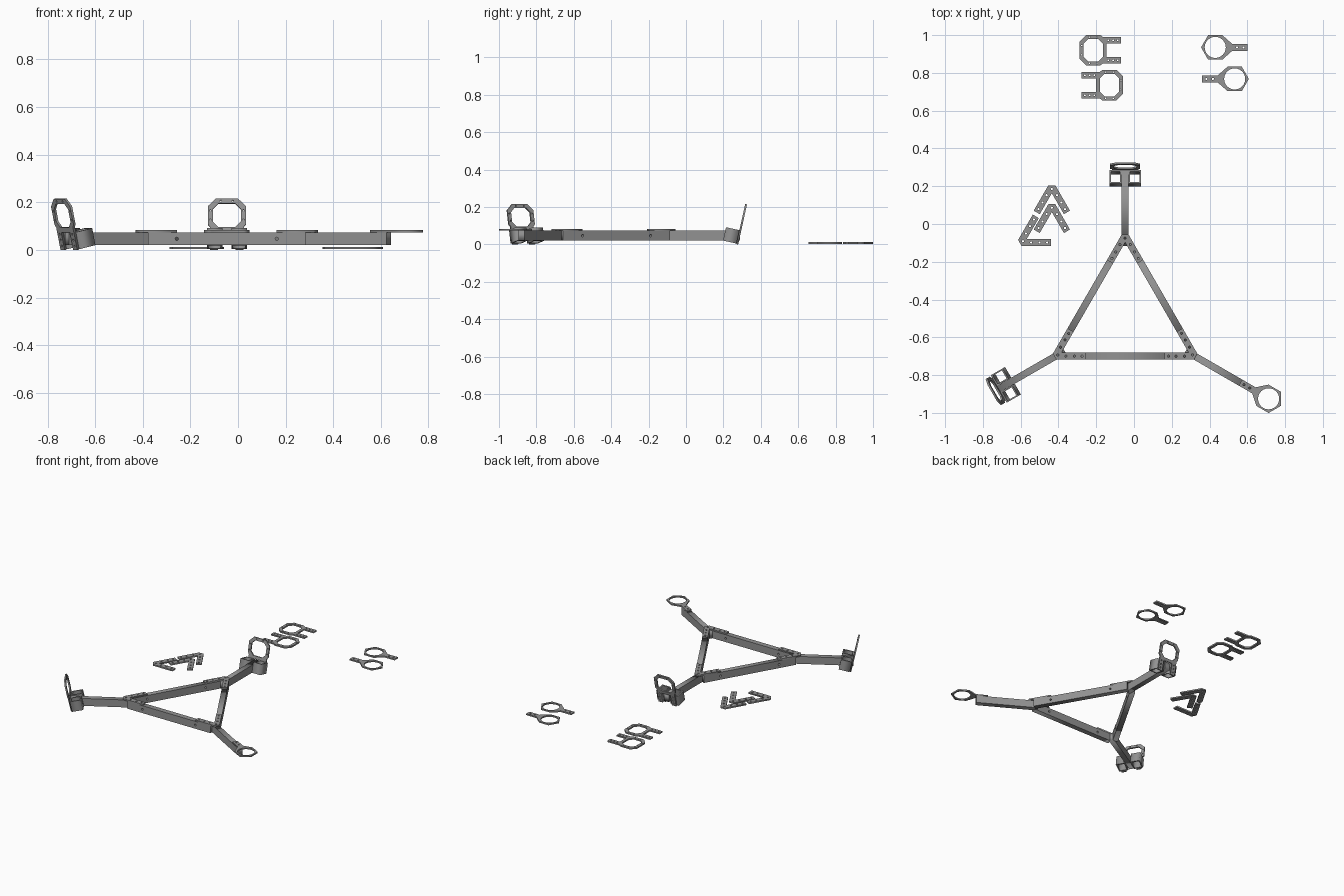
import bpy
from math import cos, sin, pi, radians
from mathutils import Matrix

cube = bpy.data.objects.get("Cube")
if cube:
    bpy.data.objects.remove(cube, do_unlink=True)

grey = bpy.data.materials.new("plain grey")
grey.use_nodes = True
colour = (0.29, 0.29, 0.29, 1)
grey.diffuse_color = colour
grey.node_tree.nodes["Principled BSDF"].inputs["Base Color"].default_value = colour

T = 0.01            # sheet thickness
W = 0.0185          # half width of bars and bracket legs
BAR_LOW, BAR_TOP = 0.02, 0.073
CORNER = 0.426      # frame centre to corner
ORIGIN = Matrix.Translation((-0.047, -0.487, 0))


def move(x, y, z):
    return Matrix.Translation((x, y, z))


def turn(degrees, axis="Z"):
    return Matrix.Rotation(radians(degrees), 4, axis)


def circle(x, y, r, n=8):
    return [(x + r * cos(2 * pi * i / n), y + r * sin(2 * pi * i / n)) for i in range(n)]


def rect(x0, x1, y0, y1):
    return [(x0, y0), (x1, y0), (x1, y1), (x0, y1)]


def mirrored(half):
    return half + [(x, -y) for x, y in reversed(half) if y]


def sheet(name, loops, matrix, thick=T):
    """Extrude an outline, followed by its holes, about its own plane."""
    curve = bpy.data.curves.new(name, "CURVE")
    curve.dimensions = "2D"
    curve.fill_mode = "BOTH"
    curve.extrude = thick / 2
    for loop in loops:
        spline = curve.splines.new("POLY")
        spline.points.add(len(loop) - 1)
        for point, (x, y) in zip(spline.points, loop):
            point.co = (x, y, 0, 1)
        spline.use_cyclic_u = True
    temp = bpy.data.objects.new(name + " outline", curve)
    bpy.context.collection.objects.link(temp)
    graph = bpy.context.evaluated_depsgraph_get()
    mesh = bpy.data.meshes.new_from_object(temp.evaluated_get(graph))
    bpy.data.objects.remove(temp, do_unlink=True)
    bpy.data.curves.remove(curve)
    mesh.materials.clear()
    mesh.materials.append(grey)
    obj = bpy.data.objects.new(name, mesh)
    obj.matrix_world = matrix
    bpy.context.collection.objects.link(obj)
    return obj


def bar(name, x0, x1, matrix, holes=()):
    loops = [rect(x0, x1, BAR_LOW, BAR_TOP)]
    loops += [circle(x, (BAR_LOW + BAR_TOP) / 2, 0.007) for x in holes]
    sheet(name, loops, matrix @ turn(90, "X"), 2 * W)


def vee_bracket(name, matrix):
    c, s, length = cos(pi / 6), sin(pi / 6), 0.16
    half = [(-0.005, W),
            (length * c - W * s, length * s + W * c),
            (length * c + W * s, length * s - W * c),
            (2 * W, 0)]
    holes = [circle(d * c, side * d * s, 0.006)
             for d in (0.055, 0.1, 0.14) for side in (1, -1)]
    holes.append(circle(0.014, 0, 0.006))
    sheet(name, [mirrored(half)] + holes, matrix)


def ring_plate(name, matrix):
    hexagon = circle(0, 0, 0.075, 6)
    half = [(-0.075, 0), hexagon[2], hexagon[1], (0.09, W), (0.172, W)]
    holes = [circle(0, 0, 0.056, 24)] + [circle(x, 0, 0.006) for x in (0.115, 0.15)]
    sheet(name, [mirrored(half)] + holes, matrix)


def frame_plate(name, matrix):
    hx, hy, cut = 0.0715, 0.08, 0.033
    half = [(-hx, hy - cut), (cut - hx, hy), (hx - cut, hy), (hx - 0.02, 0.07),
            (0.148, 0.07), (0.148, 0.036), (hx, 0.036)]
    ix, iy, notch = 0.051, 0.059, 0.024
    window = [(-ix, iy - notch), (notch - ix, iy), (ix - notch, iy), (ix, iy - notch)]
    holes = [circle(x, side * 0.053, 0.005) for x in (0.08, 0.105, 0.13) for side in (1, -1)]
    holes += [circle(x, side * 0.0695, 0.004) for x in (-0.02, 0.02) for side in (1, -1)]
    holes += [circle(-0.061, y, 0.004) for y in (-0.025, 0.025)]
    sheet(name, [mirrored(half), mirrored(window)] + holes, matrix)


def tilted_mount(name, matrix):
    # Leaning frame with an open square tube on each side of the arm
    base = matrix @ move(0.793, 0, 0.145) @ turn(12.5, "Y")
    frame_plate(name + " mount frame", base @ turn(90, "Y"))
    for side in (1, -1):
        tube = [rect(-0.0365, 0.0365, -0.0325, 0.0325), rect(-0.0285, 0.0285, -0.0245, 0.0245)]
        sheet(name + " mount tube", tube,
              base @ move(-0.0415, side * 0.0515, -0.1085), 0.073)


# Triangular frame, corner brackets and radiating arms
for label, angle in (("back", 90), ("right", 210), ("left", 330)):
    spoke = ORIGIN @ turn(angle)
    bar(label + " arm", 0.37, 0.785 if label == "left" else 0.775, spoke)
    bar(label + " opposite rail", -0.33, 0.33,
        spoke @ move(-CORNER / 2, 0, 0) @ turn(90), (-0.21, 0.21))
    vee_bracket(label + " corner bracket",
                spoke @ move(CORNER, 0, BAR_TOP + T / 2) @ turn(180))
    if label == "left":
        ring_plate("left arm ring", spoke @ move(0.877, 0, BAR_TOP + T / 2) @ turn(180))
    else:
        tilted_mount(label, spoke)

# Loose spare parts
for x, y, angle in ((-0.435, 0.2, -90), (-0.435, 0.1, -90), (-0.6, -0.098, 30)):
    vee_bracket("spare corner bracket", move(x, y, 0.045) @ turn(angle))
for x, y, angle in ((0.43, 0.935, 0), (0.533, 0.768, 180)):
    ring_plate("spare ring", move(x, y, 0.008) @ turn(angle))
for x, y, angle in ((-0.216, 0.92, 0), (-0.13, 0.735, 180)):
    frame_plate("spare mount frame", move(x, y, 0.008) @ turn(angle))
